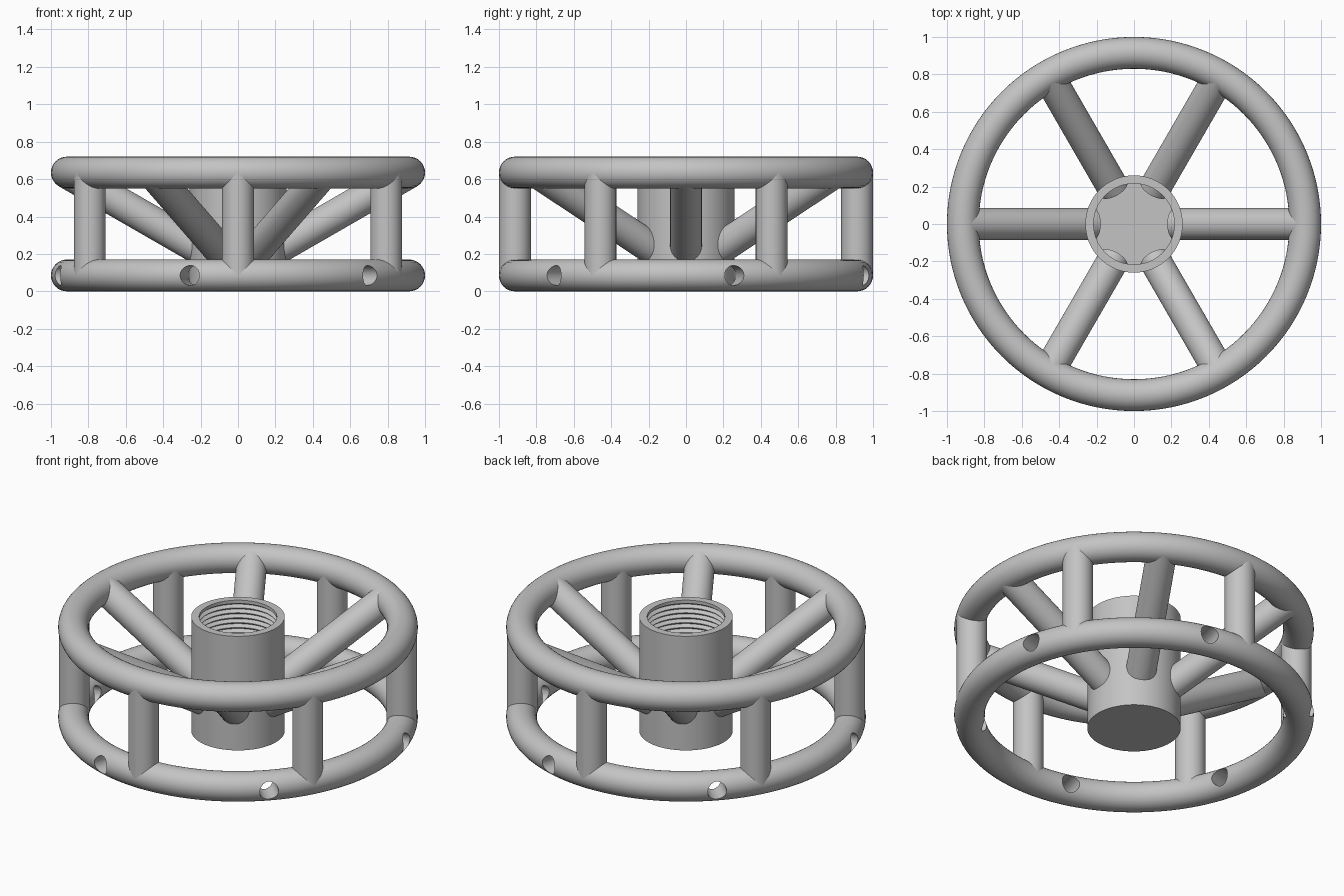
import bpy, bmesh
from math import radians, cos, sin
from mathutils import Vector

cube = bpy.data.objects.get("Cube")
if cube:
    bpy.data.objects.remove(cube, do_unlink=True)

TUBE = 0.085              # radius of every tube
RING = 1.0 - TUBE         # centre line radius of the rings
LOW, HIGH = TUBE, 0.635   # heights of the two rings

grey = bpy.data.materials.new("plain_grey")
grey.use_nodes = True
colour = (0.55, 0.55, 0.55, 1)
grey.diffuse_color = colour
grey.node_tree.nodes["Principled BSDF"].inputs["Base Color"].default_value = colour


def finish(obj, name):
    obj.name = name
    obj.data.materials.append(grey)
    bpy.ops.object.select_all(action='DESELECT')
    obj.select_set(True)
    bpy.context.view_layer.objects.active = obj
    bpy.ops.object.shade_smooth_by_angle(angle=radians(35))
    return obj


def polar(radius, degrees, z):
    a = radians(degrees)
    return Vector((radius * cos(a), radius * sin(a), z))


def rod(name, start, end, radius):
    axis = end - start
    bpy.ops.mesh.primitive_cylinder_add(
        vertices=48, radius=radius, depth=axis.length, location=(start + end) / 2,
        rotation=axis.to_track_quat('Z', 'Y').to_euler())
    return finish(bpy.context.object, name)


def ring(name, z):
    bpy.ops.mesh.primitive_torus_add(
        major_radius=RING, minor_radius=TUBE, major_segments=128,
        minor_segments=32, location=(0, 0, z))
    return finish(bpy.context.object, name)


def lathe(name, profile, steps=96):
    bm = bmesh.new()
    verts = [bm.verts.new((r, 0, z)) for r, z in profile]
    edges = [bm.edges.new(pair) for pair in zip(verts, verts[1:])]
    bmesh.ops.spin(bm, geom=verts + edges, cent=(0, 0, 0), axis=(0, 0, 1),
                   angle=radians(360), steps=steps)
    bmesh.ops.remove_doubles(bm, verts=bm.verts, dist=0.0001)
    bmesh.ops.recalc_face_normals(bm, faces=bm.faces)
    mesh = bpy.data.meshes.new(name)
    bm.to_mesh(mesh)
    bm.free()
    obj = bpy.data.objects.new(name, mesh)
    bpy.context.collection.objects.link(obj)
    return finish(obj, name)


# Rings
ring("upper_ring", HIGH)
lower = ring("lower_ring", LOW)

# Radial holes drilled through the lower ring
for i in range(6):
    angle = 15 + 60 * i
    cutter = rod(f"hole_cutter_{i + 1}", polar(0.75, angle, LOW),
                 polar(1.1, angle, LOW), 0.053)
    cutter.hide_render = True
    cutter.hide_set(True)
    cut = lower.modifiers.new(f"hole_{i + 1}", 'BOOLEAN')
    cut.operation = 'DIFFERENCE'
    cut.solver = 'EXACT'
    cut.object = cutter

# Apply the holes and discard the cutters
graph = bpy.context.evaluated_depsgraph_get()
drilled = bpy.data.meshes.new_from_object(lower.evaluated_get(graph))
lower.modifiers.clear()
lower.data = drilled
for obj in [o for o in bpy.data.objects if o.name.startswith("hole_cutter")]:
    bpy.data.objects.remove(obj, do_unlink=True)
bpy.ops.object.select_all(action='DESELECT')
lower.select_set(True)
bpy.context.view_layer.objects.active = lower
bpy.ops.object.shade_smooth_by_angle(angle=radians(35))

# Posts between the rings and sloping spokes to the hub
for i in range(6):
    rod(f"post_{i + 1}", polar(RING, 30 + 60 * i, LOW),
        polar(RING, 30 + 60 * i, HIGH), TUBE)
    rod(f"spoke_{i + 1}", polar(0.22, 60 * i, 0.235),
        polar(RING, 60 * i, HIGH), TUBE)

# Hub: closed base, threaded bore from the top
TOP, FLOOR, PITCH = 0.70, 0.10, 0.03
profile = [(0, 0), (0.26, 0), (0.26, TOP), (0.216, TOP)]
z = TOP - 0.02
while z - PITCH > FLOOR:
    profile += [(0.216, z), (0.236, z - PITCH * 0.45), (0.216, z - PITCH * 0.9)]
    z -= PITCH
profile += [(0.216, FLOOR), (0, FLOOR)]
lathe("threaded_hub", profile)
